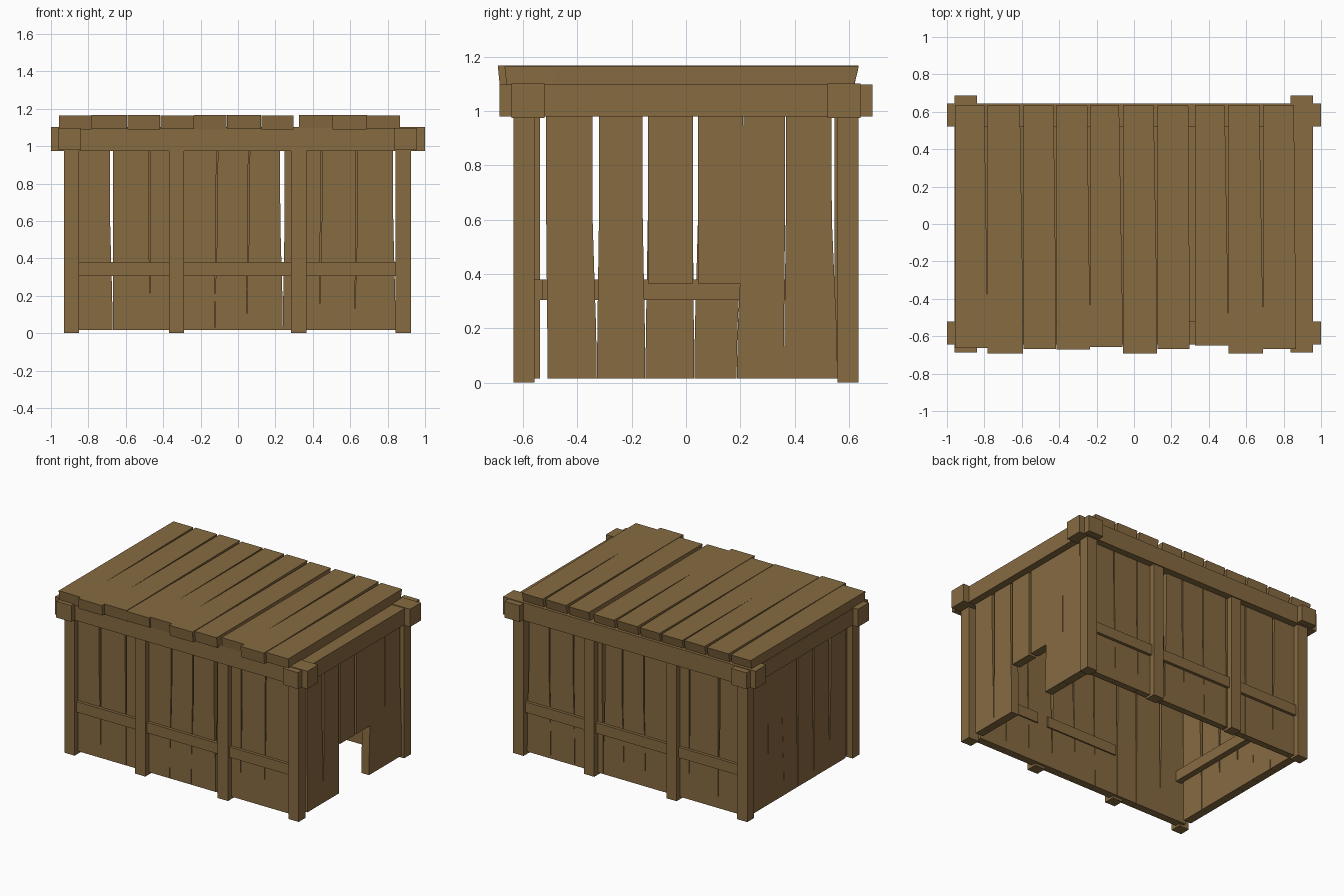
import bpy
import bmesh

cube = bpy.data.objects.get("Cube")
if cube:
    bpy.data.objects.remove(cube, do_unlink=True)

# One weathered wood colour
wood = bpy.data.materials.new("brown_wood")
colour = (0.24, 0.145, 0.053, 1.0)
wood.diffuse_color = colour
wood.use_nodes = True
wood.node_tree.nodes["Principled BSDF"].inputs["Base Color"].default_value = colour


def loft(name, rings):
    """Closed solid through a row of four-point rings."""
    bm = bmesh.new()
    loops = [[bm.verts.new(p) for p in ring] for ring in rings]
    bm.faces.new(loops[0])
    bm.faces.new(loops[-1])
    for a, b in zip(loops, loops[1:]):
        for i in range(4):
            j = (i + 1) % 4
            bm.faces.new((a[i], a[j], b[j], b[i]))
    bmesh.ops.recalc_face_normals(bm, faces=bm.faces)
    mesh = bpy.data.meshes.new(name)
    bm.to_mesh(mesh)
    bm.free()
    mesh.materials.append(wood)
    obj = bpy.data.objects.new(name, mesh)
    bpy.context.collection.objects.link(obj)


def box(name, x, y, z):
    ring = [(x[0], y[0]), (x[1], y[0]), (x[1], y[1]), (x[0], y[1])]
    loft(name, [[(px, py, h) for px, py in ring] for h in z])


def wall_board(name, bottom, top, depth, along_x):
    """Upright board: straight upper part, flaring towards the foot."""
    rings = []
    for z, t in ((0.016, 0), (0.2, 0.15), (0.4, 0.55), (0.6, 0.92), (1.0, 1)):
        lo, hi = (b + (a - b) * t for a, b in zip(top, bottom))
        ring = [(lo, depth[0]), (hi, depth[0]), (hi, depth[1]), (lo, depth[1])]
        rings.append([(u, v, z) if along_x else (v, u, z) for u, v in ring])
    loft(name, rings)


# Frame posts, long walls' beams and mid-height rails
posts = [(-0.93, -0.85), (-0.37, -0.29), (0.283, 0.365), (0.843, 0.925)]
for side, s in (("front", -1), ("back", 1)):
    def span(a, b):
        return sorted((s * a, s * b))
    for i, px in enumerate(posts):
        box(f"{side}_post_{i + 1}", px, span(0.558, 0.635), (0, 1.0))
    for i in range(3):
        # Two of the front rails show slightly on the inside
        inner = 0.528 if side == "front" and i > 0 else 0.565
        box(f"{side}_rail_{i + 1}", (posts[i][1], posts[i + 1][0]),
            span(inner, 0.615), (0.305, 0.38))
    box(f"{side}_beam", (-1.0, 1.0), span(0.52, 0.643), (0.975, 1.102))

# Side beams crossing the long ones
box("left_beam", (0.837, 0.957), (-0.687, 0.687), (0.98, 1.097))
box("right_beam", (-0.96, -0.84), (-0.687, 0.687), (0.98, 1.097))
box("right_inner_rail", (-0.85, -0.805), (-0.555, 0.55), (0.305, 0.38))

# Long walls: (seam at foot, seam left edge at top, seam right edge at top)
seams = [(-0.67, -0.685, -0.668), (-0.47, -0.478, -0.468), (-0.31, -0.315, -0.305),
         (-0.125, -0.116, -0.108), (0.045, 0.055, 0.063), (0.24, 0.225, 0.25),
         (0.435, 0.441, 0.449), (0.625, 0.632, 0.640)]
through = (0, 5)
for side, s, inner in (("front", -1, 0.538), ("back", 1, 0.547)):
    depth = sorted((s * inner, s * 0.594))
    lo_foot, lo_top = -0.885, -0.885
    for i, (foot, a, b) in enumerate(seams + [(0.843, 0.829, 0.9)]):
        shift = 0.03 if s > 0 and i < 8 and i not in through else 0
        wall_board(f"{side}_plank_{i + 1}", (lo_foot, foot + shift - 0.0005),
                   (lo_top, a + shift), depth, True)
        lo_foot, lo_top = foot + shift + 0.0005, b + shift

# Short walls; the left one has a small doorway under two short planks
short = [((-0.51, -0.3285), (-0.515, -0.345)), ((-0.3275, -0.15), (-0.32, -0.16)),
         ((-0.149, 0.0295), (-0.14, 0.025)), ((0.0305, 0.186), (0.045, 0.209)),
         ((0.187, 0.36), (0.211, 0.365)), ((0.361, 0.558), (0.368, 0.535))]
for side, s in (("left", 1), ("right", -1)):
    depth = sorted((s * 0.847, s * 0.907))
    for i, (foot, top) in enumerate(short):
        if side == "left" and i in (2, 3):
            box(f"door_plank_{i - 1}", depth, top, (0.365, 1.0))
        else:
            wall_board(f"{side}_plank_{i + 1}", foot, top, depth, False)

# Thin ceiling under the roof planks
box("ceiling", (-0.85, 0.85), (-0.53, 0.53), (1.076, 1.089))

# Roof planks: (left edge, right edge at back, right edge at front, front end)
roof = [(-0.957, -0.80, -0.783, -0.655), (-0.782, -0.61, -0.593, -0.685),
        (-0.592, -0.43, -0.416, -0.66), (-0.415, -0.25, -0.236, -0.662),
        (-0.235, -0.08, -0.061, -0.65), (-0.06, 0.105, 0.124, -0.685),
        (0.125, 0.29, 0.298, -0.66), (0.325, 0.485, 0.504, -0.642),
        (0.505, 0.67, 0.689, -0.685), (0.69, 0.855, 0.865, -0.66)]
for i, (a, b, b_front, front) in enumerate(roof):
    low, high = 1.088 + 0.003 * (i % 2), 1.164 + 0.002 * (i % 3)
    rings = []
    for y, overhang, right in ((front, -0.008, b_front), (-0.48, 0, b_front),
                               (0.618, 0.018, b)):
        rings.append([(a, y, low), (right, y, low),
                      (right, y + overhang, high), (a, y + overhang, high)])
    loft(f"roof_plank_{i + 1}", rings)
